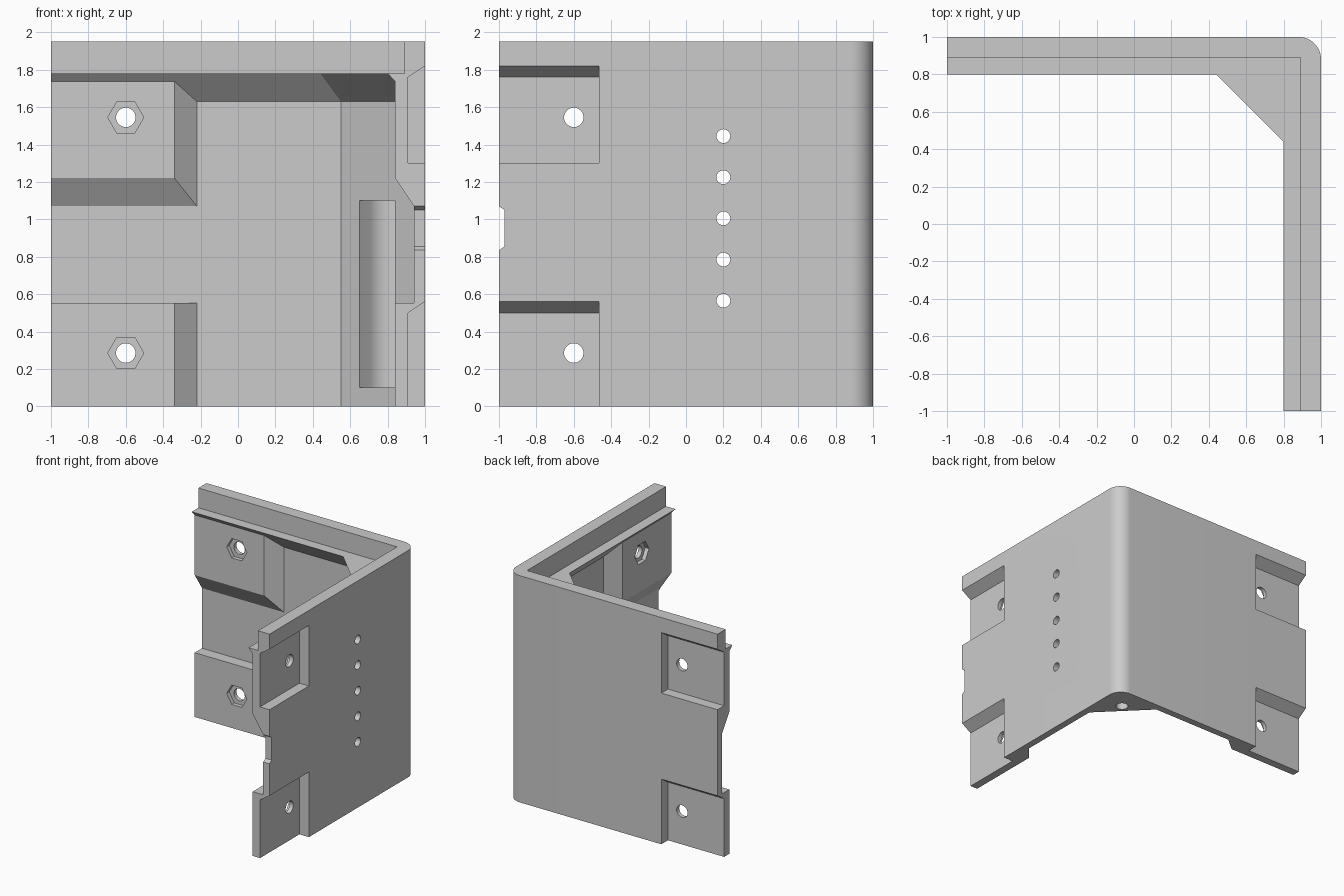
import bpy, bmesh
from math import sin, cos, pi, radians

old = bpy.data.objects.get("Cube")
if old:
    bpy.data.objects.remove(old, do_unlink=True)

grey = bpy.data.materials.new("light grey")
grey.use_nodes = True
grey.diffuse_color = (0.6, 0.6, 0.6, 1)
grey.node_tree.nodes["Principled BSDF"].inputs["Base Color"].default_value = (0.6, 0.6, 0.6, 1)


def loft(name, rings):
    """Closed solid through matching rings of 3D points."""
    bm = bmesh.new()
    loops = [[bm.verts.new(p) for p in ring] for ring in rings]
    n = len(loops[0])
    for a, b in zip(loops, loops[1:]):
        for i in range(n):
            j = (i + 1) % n
            bm.faces.new((a[i], a[j], b[j], b[i]))
    bm.faces.new(loops[0])
    bm.faces.new(loops[-1])
    bmesh.ops.recalc_face_normals(bm, faces=bm.faces)
    mesh = bpy.data.meshes.new(name)
    bm.to_mesh(mesh)
    bm.free()
    mesh.materials.append(grey)
    obj = bpy.data.objects.new(name, mesh)
    bpy.context.collection.objects.link(obj)
    return obj


def column(name, outline, z0, z1):
    return loft(name, [[(x, y, z) for x, y in outline] for z in (z0, z1)])


def arc(cx, cy, r, a0, a1, n):
    return [(cx + r * cos(a0 + (a1 - a0) * i / n), cy + r * sin(a0 + (a1 - a0) * i / n))
            for i in range(n + 1)]


def circle(cx, cy, r, n):
    return arc(cx, cy, r, 0, 2 * pi, n)[:-1]


def cut(target, tool):
    mod = target.modifiers.new("cut", 'BOOLEAN')
    mod.operation = 'DIFFERENCE'
    mod.solver = 'EXACT'
    mod.object = tool
    bpy.context.view_layer.objects.active = target
    bpy.ops.object.modifier_apply(modifier=mod.name)
    bpy.data.objects.remove(tool, do_unlink=True)


# Wall coordinates: u along the wall, d outward, z up
def back(u, d, z):
    return (u, d, z)


def right(u, d, z):
    return (d, u, z)


def through(name, wall, outline, d0, d1):
    """Prism of a (u, z) outline running through a wall."""
    return loft(name, [[wall(u, d, z) for u, z in outline] for d in (d0, d1)])


def rect(u0, u1, z0, z1):
    return [(u0, z0), (u1, z0), (u1, z1), (u0, z1)]


# Block with one rounded vertical corner
body = column("corner_bracket",
              [(-1, -1), (1, -1)] + arc(0.88, 0.88, 0.12, 0, pi / 2, 14) + [(-1, 1)], 0, 1.95)


# Hollow under the bevelled ledge, with a diagonal corner
def hollow(wall, chamfer, z):
    return [(-1.5, -1.5, z), (wall, -1.5, z), (wall, chamfer, z),
            (chamfer, wall, z), (-1.5, wall, z)]


interior = loft("interior", [hollow(0.94, 0.55, -0.2), hollow(0.94, 0.55, 1.63),
                             hollow(0.80, 0.44, 1.78), hollow(0.80, 0.44, 1.9)])

# Bolt pads left standing in the hollow: bevelled above, flat topped below
for wall in (back, right):
    cut(interior, loft("upper_pad", [
        [wall(u, 0.84, z) for u, z in rect(-1.8, -0.34, 1.22, 1.85)],
        [wall(u, 1.04, z) for u, z in rect(-1.8, -0.10, 0.92, 1.85)]]))
    cut(interior, loft("lower_pad", [
        [wall(u, 0.84, z) for u, z in rect(-1.8, -0.34, -0.5, 0.553)],
        [wall(u, 1.04, z) for u, z in rect(-1.8, -0.10, -0.5, 0.553)]]))
cut(body, interior)

# Thin rim above the ledge
cut(body, column("rim_space", rect(-1.5, 0.89, -1.5, 0.89), 1.78, 2.2))

# Outer pockets, bolt holes and hexagonal nut seats
for wall in (back, right):
    for low, high, bolt in ((1.30, 1.76, 1.545), (-0.2, 0.50, 0.285)):
        profile = [(0.91, low), (1.1, low), (1.1, high + 0.127), (0.91, high)]
        cut(body, loft("pocket", [[wall(u, d, z) for d, z in profile] for u in (-1.5, -0.465)]))
        cut(body, through("bolt_hole", wall, circle(-0.6, bolt, 0.052, 32), 0.7, 1.2))
        cut(body, through("nut_seat", wall, circle(-0.6, bolt, 0.096, 6), 0.7, 0.875))

# Row of small holes and the edge notch in the right wall
for i in range(5):
    cut(body, through("small_hole", right, circle(0.2, 0.565 + 0.22 * i, 0.037, 24), 0.7, 1.2))
cut(body, through("edge_notch", right,
                  [(-1.06, 0.795), (-0.97, 0.855), (-0.97, 1.05), (-1.06, 1.11)], 0.7, 1.2))

# Round-backed slot in the diagonal corner, with a hole up from below
slot = arc(0.8, 0.8, 0.134, -pi / 4, 3 * pi / 4, 24)
slot += [(x - 0.2, y - 0.2) for x, y in (slot[-1], slot[0])]
cut(body, column("corner_slot", slot, 0.10, 1.10))
cut(body, column("corner_hole", circle(0.8, 0.8, 0.05, 32), -0.2, 0.3))

# Smooth curved faces, keep sharp edges
bpy.ops.object.select_all(action='DESELECT')
body.select_set(True)
bpy.context.view_layer.objects.active = body
bpy.ops.object.shade_smooth_by_angle(angle=radians(25))
